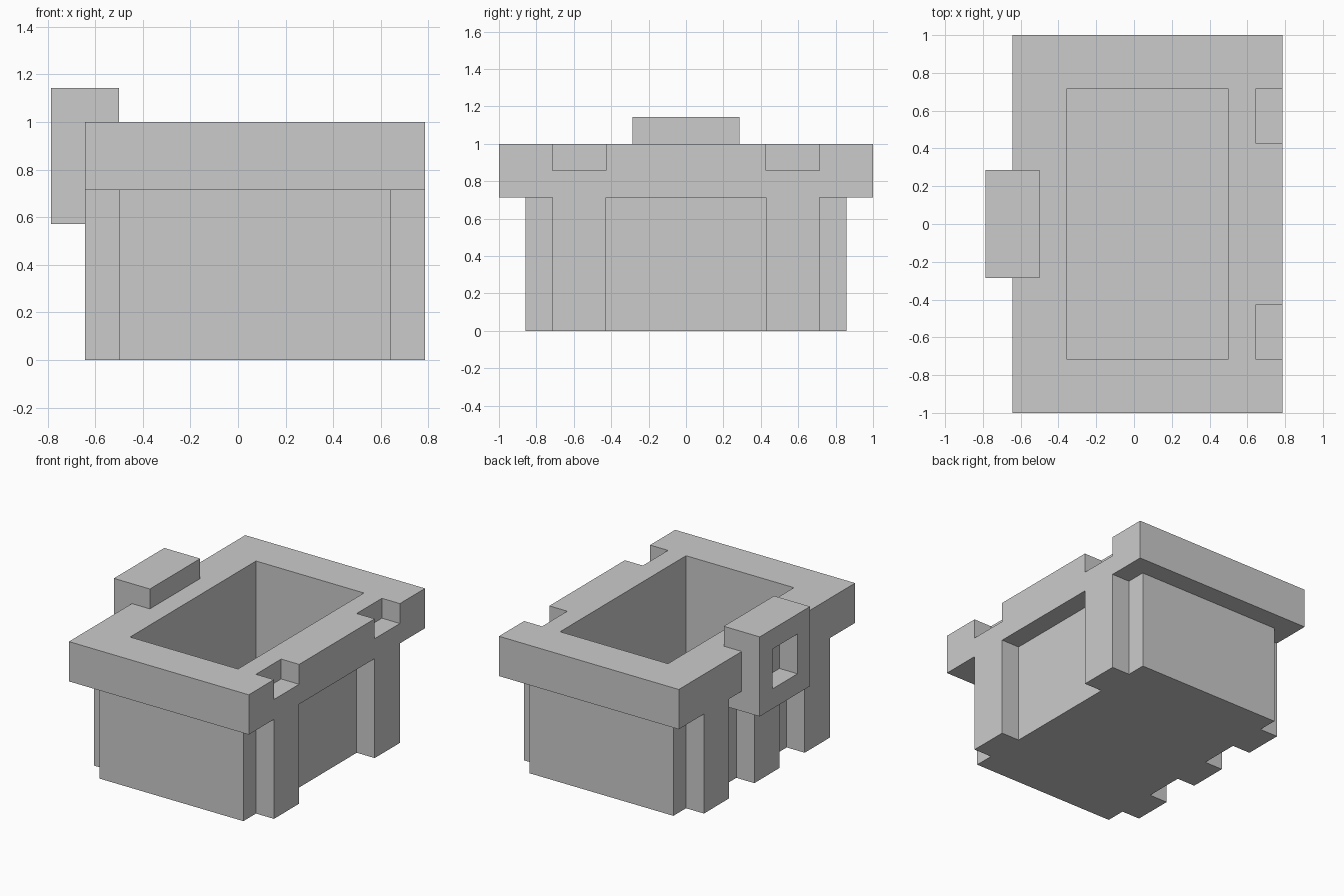
import bpy, bmesh, math

if "Cube" in bpy.data.objects:
    bpy.data.objects.remove(bpy.data.objects["Cube"])

U = 1 / 7  # the whole model sits on a grid of sevenths


def box(name, x, y, z):
    """Box from (min, max) ranges given in grid units."""
    bm = bmesh.new()
    bmesh.ops.create_cube(bm, size=1)
    for v in bm.verts:
        v.co = [(r[0] if c < 0 else r[1]) * U for c, r in zip(v.co, (x, y, z))]
    mesh = bpy.data.meshes.new(name)
    bm.to_mesh(mesh)
    bm.free()
    obj = bpy.data.objects.new(name, mesh)
    bpy.context.collection.objects.link(obj)
    return obj


def combine(target, tool, operation):
    """Apply an exact boolean and remove the tool object."""
    mod = target.modifiers.new(tool.name, 'BOOLEAN')
    mod.operation, mod.solver, mod.object = operation, 'EXACT', tool
    bpy.context.view_layer.objects.active = target
    bpy.ops.object.modifier_apply(modifier=mod.name)
    bpy.data.objects.remove(tool)


def tidy(obj):
    """Merge coplanar faces left by the booleans."""
    bm = bmesh.new()
    bm.from_mesh(obj.data)
    bmesh.ops.remove_doubles(bm, verts=bm.verts, dist=1e-5)
    bmesh.ops.dissolve_limit(bm, angle_limit=math.radians(1),
                             verts=bm.verts, edges=bm.edges)
    bm.to_mesh(obj.data)
    bm.free()


# Tub: walls plus wide rim
tub = box("tub", (-3.5, 4.5), (-6, 6), (0, 5.5))
combine(tub, box("rim", (-4.5, 5.5), (-7, 7), (5, 7)), 'UNION')

# Corner ribs on the left and right walls
for s in (-1, 1):
    y = sorted((3 * s, 5 * s))
    combine(tub, box("right_rib", (4, 5.5), y, (0, 5.5)), 'UNION')
    combine(tub, box("left_rib", (-4.5, -3), y, (0, 5.5)), 'UNION')

# Middle rib under the latch
combine(tub, box("middle_rib", (-4.5, -3), (-1, 1), (0, 4)), 'UNION')

# Hollow inside, one unit of floor
combine(tub, box("cavity", (-2.5, 3.5), (-5, 5), (1, 8)), 'DIFFERENCE')

# Two notches in the right edge of the rim
for s in (-1, 1):
    y = sorted((3 * s, 5 * s))
    combine(tub, box("notch", (4.5, 6), y, (6, 8)), 'DIFFERENCE')
tidy(tub)

# Latch: clip gripping the left rim, with a square window
latch = box("latch", (-5.5, -3.5), (-2, 2), (4, 8))
combine(latch, box("rim_slot", (-4.5, -3), (-3, 3), (5, 7)), 'DIFFERENCE')
combine(latch, box("window", (-6, -4), (-1, 1), (5, 7)), 'DIFFERENCE')
tidy(latch)
